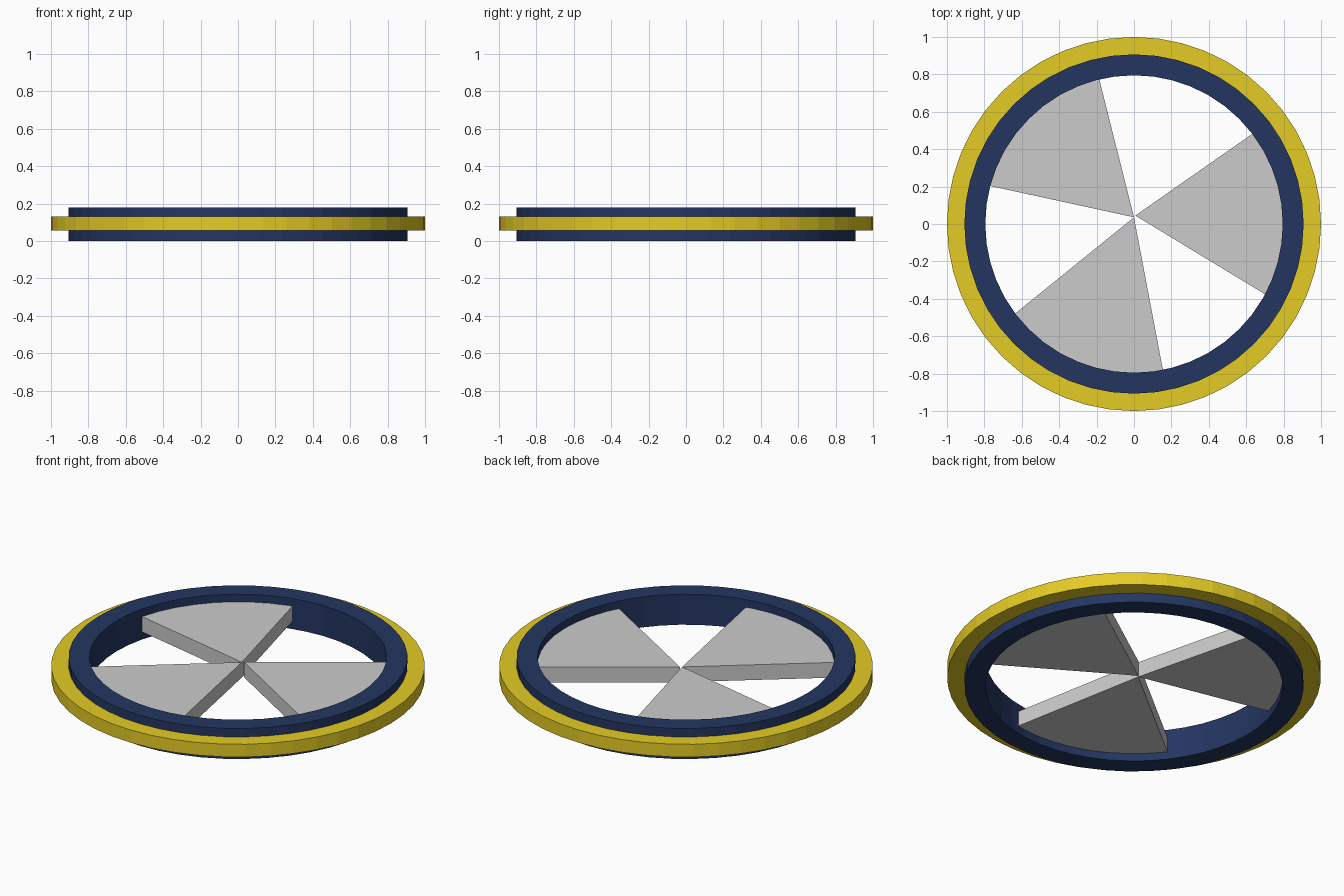
import bpy, bmesh, math

if "Cube" in bpy.data.objects:
    bpy.data.objects.remove(bpy.data.objects["Cube"])

SIDES = 48


def material(name, color):
    m = bpy.data.materials.new(name)
    m.diffuse_color = color
    m.use_nodes = True
    m.node_tree.nodes["Principled BSDF"].inputs["Base Color"].default_value = m.diffuse_color
    return m


def make_object(name, bm, mat=None):
    bmesh.ops.recalc_face_normals(bm, faces=bm.faces)
    me = bpy.data.meshes.new(name)
    bm.to_mesh(me)
    bm.free()
    ob = bpy.data.objects.new(name, me)
    bpy.context.collection.objects.link(ob)
    if mat:
        me.materials.append(mat)
    return ob


def ring(name, r_in, r_out, z0, z1, mat):
    """Rectangular section swept around z."""
    bm = bmesh.new()
    section = [(r_in, z0), (r_out, z0), (r_out, z1), (r_in, z1)]
    loops = []
    for i in range(SIDES):
        a = 2 * math.pi * i / SIDES
        loops.append([bm.verts.new((r * math.cos(a), r * math.sin(a), z)) for r, z in section])
    for i in range(SIDES):
        p, q = loops[i], loops[(i + 1) % SIDES]
        for k in range(4):
            n = (k + 1) % 4
            bm.faces.new((p[k], q[k], q[n], p[n]))
    return make_object(name, bm, mat)


def wedge(name, tip, start, end, radius=0.797, z0=0.045, z1=0.135):
    """Pie-slice blade from a tip point to an arc on the inner ring wall."""
    bm = bmesh.new()
    steps = 8
    points = [tip]
    for i in range(steps + 1):
        a = math.radians(start + (end - start) * i / steps)
        points.append((radius * math.cos(a), radius * math.sin(a)))
    face = bm.faces.new([bm.verts.new((x, y, z0)) for x, y in points])
    new = bmesh.ops.extrude_face_region(bm, geom=[face])["geom"]
    verts = [g for g in new if isinstance(g, bmesh.types.BMVert)]
    bmesh.ops.translate(bm, verts=verts, vec=(0, 0, z1 - z0))
    return make_object(name, bm)


blue = material("navy", (0.017, 0.036, 0.12, 1))
yellow = material("yellow", (0.78, 0.6, 0.018, 1))

# Rings
ring("inner_ring", 0.795, 0.907, 0.0, 0.18, blue)
ring("outer_ring", 0.90, 1.0, 0.055, 0.13, yellow)

# Three blades meeting near the centre
wedge("blade_right", (0.007, 0.045), -28.2, 37.3)
wedge("blade_left", (0.0, 0.036), 103.5, 165.2)
wedge("blade_front", (0.0, 0.036), 217.0, 281.2)
